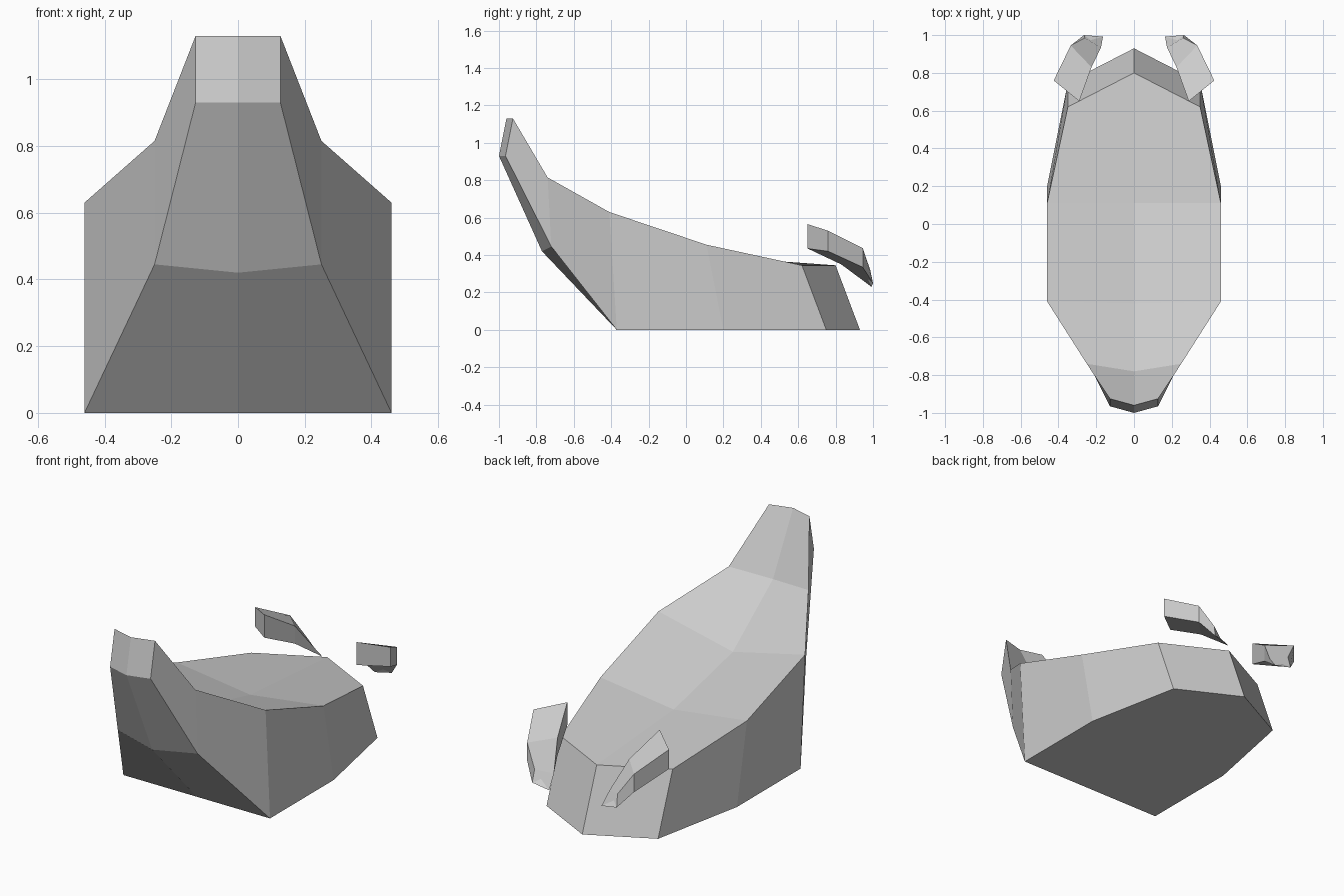
import bpy
import bmesh
from mathutils import Vector

default_cube = bpy.data.objects.get("Cube")
if default_cube:
    bpy.data.objects.remove(default_cube, do_unlink=True)


def make_material(name, colour):
    material = bpy.data.materials.new(name)
    material.use_nodes = True
    material.diffuse_color = colour
    for node in material.node_tree.nodes:
        if node.type == "BSDF_PRINCIPLED":
            node.inputs["Base Color"].default_value = colour
    return material


def loft(name, sections, material, closed, side=1):
    """Skin matching cross-sections and cap both ends."""
    bm = bmesh.new()
    rings = []
    for section in sections:
        rings.append([bm.verts.new(Vector((x * side, y, z))) for x, y, z in section])
    count = len(rings[0])
    for ring, following in zip(rings, rings[1:]):
        for i in range(count if closed else count - 1):
            j = (i + 1) % count
            bm.faces.new((ring[i], ring[j], following[j], following[i]))
    bm.faces.new(rings[0])
    bm.faces.new(rings[-1])
    bmesh.ops.recalc_face_normals(bm, faces=bm.faces[:])
    # An open half shell can be flipped, so point its first cap forward
    bm.faces.ensure_lookup_table()
    cap = bm.faces[-2]
    if cap.normal.y > 0:
        bmesh.ops.reverse_faces(bm, faces=bm.faces[:])
    mesh = bpy.data.meshes.new(name)
    bm.to_mesh(mesh)
    bm.free()
    mesh.materials.append(material)
    obj = bpy.data.objects.new(name, mesh)
    bpy.context.scene.collection.objects.link(obj)
    return obj


grey = make_material("plain grey", (0.6, 0.6, 0.6, 1.0))

# Body half: upper centre, upper edge, lower edge, lower centre
head = [(0, -.96, 1.13), (.127, -.925, 1.13), (.127, -.965, .93), (0, -1, .93)]
neck = [(0, -.78, .795), (.25, -.74, .815), (.25, -.72, .445), (0, -.77, .42)]
shoulder = [(0, -.42, .52), (.46, -.41, .63), (.46, -.37, 0), (0, -.37, 0)]
waist = [(0, .11, .395), (.46, .11, .455), (.46, .2, 0), (0, .2, 0)]
rear = [(0, .8, .345), (.35, .62, .345), (.35, .75, 0), (0, .93, 0)]

body = loft("body", [head, neck, shoulder, waist, rear], grey, closed=False)
mirror = body.modifiers.new("mirror", "MIRROR")
mirror.use_clip = True

# Floating hooks: inner upper, outer upper, outer lower, inner lower
root = [(.29, .65, .565), (.425, .76, .53), (.425, .76, .42), (.29, .65, .435)]
bend = [(.225, .83, .45), (.335, .945, .437), (.335, .945, .335), (.225, .83, .35)]
tip = [(.175, .934, .3), (.26, .985, .32), (.265, 1, .25), (.164, .992, .23)]

for label, side in (("left", 1), ("right", -1)):
    loft(label + "_hook", [root, bend, tip], grey, closed=True, side=side)
